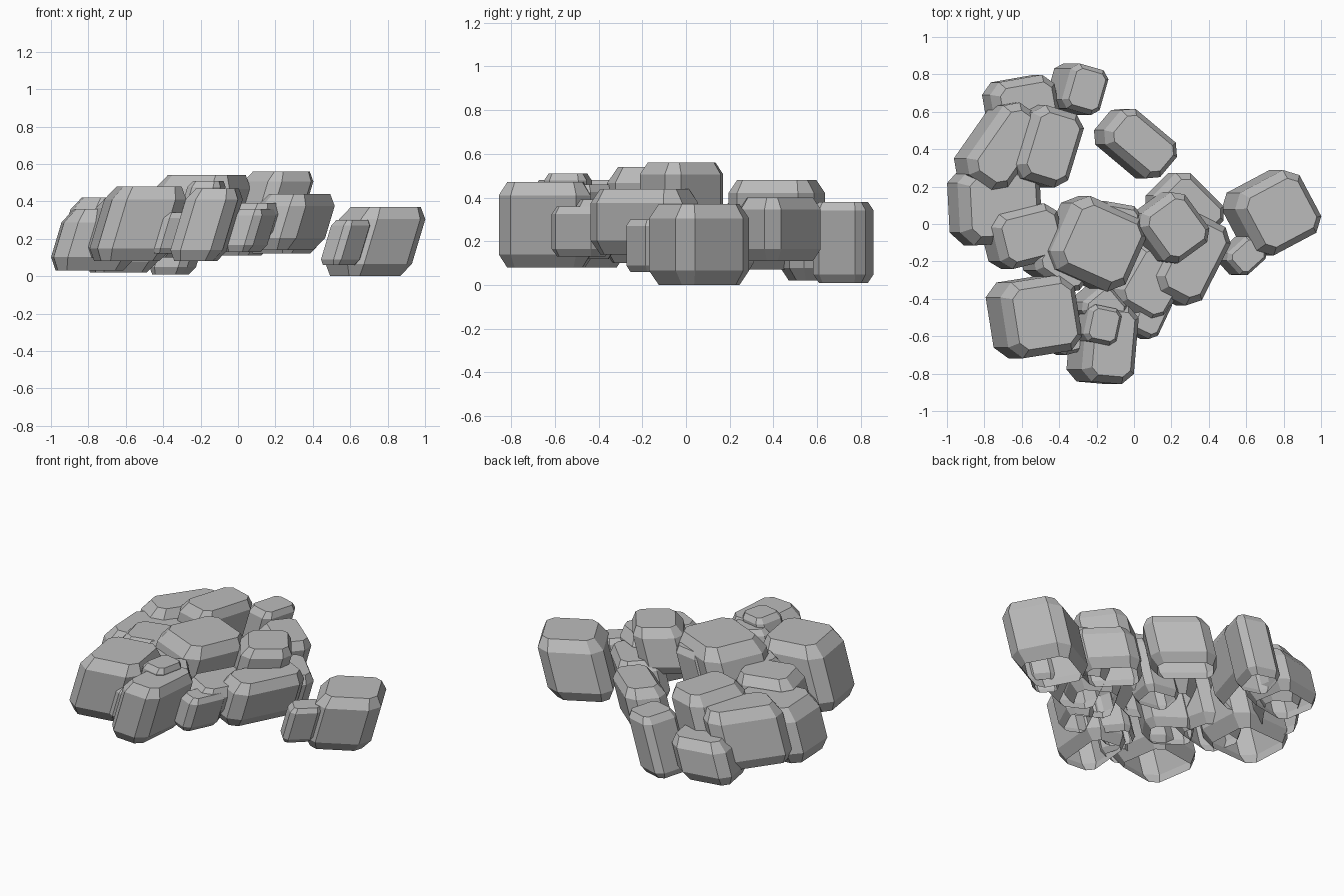
import bpy
import bmesh
import math
from mathutils import Matrix

default_cube = bpy.data.objects.get("Cube")
if default_cube:
    bpy.data.objects.remove(default_cube, do_unlink=True)

LEAN = 0.3       # sideways drift of every stone per unit of height
CHAMFER = 0.17   # edge cut as a share of the mean width
STEEPNESS = 1.6  # rise of the rim cuts over their inset

stone_grey = bpy.data.materials.new("stone_grey")
stone_grey.use_nodes = True
stone_grey.diffuse_color = (0.5, 0.5, 0.5, 1)
shader = stone_grey.node_tree.nodes["Principled BSDF"]
shader.inputs["Base Color"].default_value = (0.5, 0.5, 0.5, 1)
shader.inputs["Roughness"].default_value = 0.9


def is_upright(edge):
    a, b = edge.verts
    return abs(a.co.z - b.co.z) > 0.01


def stone(name, centre, size, turn, bottom, top):
    """Eight-sided block with steep cut rims and an open underside, leaning to +x."""
    bm = bmesh.new()
    bmesh.ops.create_cube(bm, size=1)
    bm.transform(Matrix.Diagonal((size[0], size[1], (top - bottom) / STEEPNESS, 1)))
    cut = CHAMFER * (size[0] + size[1]) / 2
    # Cut the four upright corners, then both rims
    bmesh.ops.bevel(bm, geom=[e for e in bm.edges if is_upright(e)],
                    offset=cut, segments=1, profile=0.5, affect='EDGES')
    bmesh.ops.bevel(bm, geom=[e for e in bm.edges if not is_upright(e)],
                    offset=cut / STEEPNESS, segments=1, profile=0.5, affect='EDGES')
    bm.normal_update()
    underside = [f for f in bm.faces if f.normal.z < -0.9]
    bmesh.ops.delete(bm, geom=underside, context='FACES')
    # Raise to full height, turn, lean and place
    rise = Matrix.Diagonal((1, 1, STEEPNESS, 1))
    spin = Matrix.Rotation(math.radians(turn), 4, 'Z')
    lean = Matrix.Identity(4)
    lean[0][2] = LEAN
    place = Matrix.Translation((centre[0], centre[1], (bottom + top) / 2))
    bm.transform(place @ lean @ spin @ rise)
    mesh = bpy.data.meshes.new(name)
    bm.to_mesh(mesh)
    bm.free()
    mesh.materials.append(stone_grey)
    bpy.context.collection.objects.link(bpy.data.objects.new(name, mesh))


# Right side, with the outlying pair
stone("outer_right_stone", centre=(.735, .06), size=(.39, .38), turn=28, bottom=0, top=.37)
stone("outer_right_pebble", centre=(.575, -.17), size=(.19, .16), turn=42, bottom=.06, top=.3)
stone("right_front_stone", centre=(.285, -.19), size=(.29, .47), turn=-27, bottom=.14, top=.44)
stone("right_top_stone", centre=(.19, -.02), size=(.3, .33), turn=36, bottom=.28, top=.56)
stone("right_back_stone", centre=(.27, .085), size=(.36, .28), turn=-45, bottom=.12, top=.37)

# Back row
stone("back_right_stone", centre=(.008, .43), size=(.39, .25), turn=-40, bottom=.11, top=.4)
stone("back_tall_stone", centre=(-.305, .72), size=(.21, .25), turn=-16, bottom=.01, top=.38)
stone("back_low_stone", centre=(-.6, .615), size=(.35, .33), turn=10, bottom=.02, top=.28)
stone("back_left_stone", centre=(-.72, .415), size=(.27, .47), turn=-35, bottom=.07, top=.42)
stone("back_middle_stone", centre=(-.485, .415), size=(.29, .41), turn=-17, bottom=.12, top=.48)

# Left side
stone("outer_left_stone", centre=(-.745, .098), size=(.44, .41), turn=3, bottom=.03, top=.36)
stone("left_middle_stone", centre=(-.595, -.065), size=(.36, .3), turn=14, bottom=.1, top=.42)

# Centre of the heap
stone("centre_top_stone", centre=(-.218, -.105), size=(.44, .43), turn=-24, bottom=.2, top=.54)
stone("centre_back_stone", centre=(-.13, 0), size=(.23, .22), turn=-10, bottom=.15, top=.48)
stone("centre_left_stone", centre=(-.4, -.2), size=(.3, .26), turn=-35, bottom=.1, top=.42)
stone("centre_right_stone", centre=(.08, -.31), size=(.31, .38), turn=-30, bottom=.18, top=.39)

# Front row
stone("front_left_stone", centre=(-.535, -.495), size=(.4, .41), turn=9, bottom=.08, top=.48)
stone("front_stone", centre=(-.168, -.64), size=(.28, .42), turn=-5, bottom=.08, top=.47)
stone("front_top_pebble", centre=(-.19, -.54), size=(.18, .2), turn=-12, bottom=.3, top=.51)
stone("front_inner_pebble", centre=(-.2, -.45), size=(.2, .2), turn=40, bottom=.12, top=.46)
stone("front_right_pebble", centre=(.065, -.48), size=(.17, .25), turn=-25, bottom=.13, top=.36)
stone("front_gap_pebble", centre=(-.36, -.6), size=(.17, .18), turn=15, bottom=.12, top=.34)
